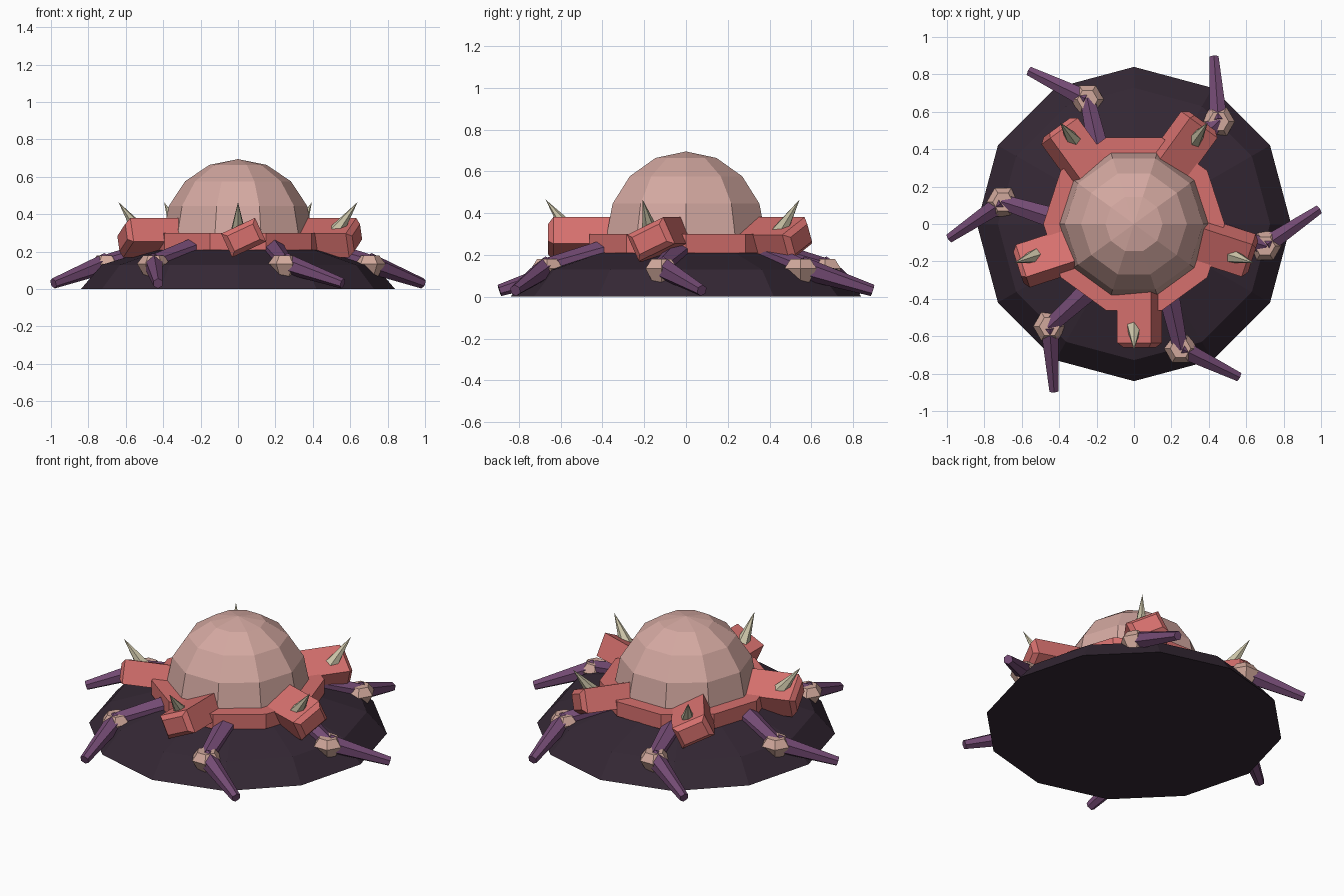
import bpy, bmesh, math
from math import radians, cos, sin
from mathutils import Vector, Matrix

if "Cube" in bpy.data.objects:
    bpy.data.objects.remove(bpy.data.objects["Cube"])


def material(name, srgb):
    m = bpy.data.materials.new(name)
    lin = [c / 12.92 if c <= 0.04045 else ((c + 0.055) / 1.055) ** 2.4 for c in srgb]
    m.diffuse_color = (*lin, 1)
    m.use_nodes = True
    m.node_tree.nodes["Principled BSDF"].inputs["Base Color"].default_value = m.diffuse_color
    return m


DARK = material("dark plum", (0.205, 0.155, 0.205))
PINK = material("dusty pink", (0.83, 0.66, 0.63))
JOINT = material("joint pink", (0.82, 0.66, 0.61))
RED = material("coral red", (0.84, 0.44, 0.43))
PURPLE = material("purple", (0.45, 0.29, 0.45))
BONE = material("bone", (0.80, 0.77, 0.66))


def finish(bm, name, mat):
    bmesh.ops.recalc_face_normals(bm, faces=bm.faces)
    me = bpy.data.meshes.new(name)
    bm.to_mesh(me)
    bm.free()
    me.materials.append(mat)
    ob = bpy.data.objects.new(name, me)
    bpy.context.collection.objects.link(ob)
    return ob


def polar(r, deg, z):
    return Vector((r * cos(radians(deg)), r * sin(radians(deg)), z))


def lathe(name, mat, profile, sides, center=(0, 0), turn=0):
    """Closed faceted solid from (radius, z) rings; radius 0 makes a tip."""
    bm = bmesh.new()
    rings = []
    for r, z in profile:
        n = sides if r > 0 else 1
        rings.append([bm.verts.new(polar(r, turn + 360 * i / sides, z)
                                   + Vector((*center, 0))) for i in range(n)])
    for a, b in zip(rings, rings[1:]):
        for i in range(sides):
            j = (i + 1) % sides
            if len(b) == 1:
                bm.faces.new((a[i], a[j], b[0]))
            else:
                bm.faces.new((a[i], a[j], b[j], b[i]))
    for ring in (rings[0], rings[-1]):
        if len(ring) > 2:
            bm.faces.new(ring)
    return finish(bm, name, mat)


def taper(name, mat, p, q, r1, r2, sides):
    """Tapered limb between two points."""
    d = q - p
    rot = d.to_track_quat('Z', 'Y').to_matrix().to_4x4()
    bm = bmesh.new()
    bmesh.ops.create_cone(bm, cap_ends=True, segments=sides, radius1=r1, radius2=r2,
                          depth=d.length, matrix=Matrix.Translation((p + q) / 2) @ rot)
    return finish(bm, name, mat)


def dome_profile(radius, height, z0, steps):
    pts = [(radius * cos(math.pi / 2 * i / steps), z0 + height * sin(math.pi / 2 * i / steps))
           for i in range(steps)]
    return pts + [(0, z0 + height)]


# Body: base mound, collar and dome
lathe("base_mound", DARK, dome_profile(0.84, 0.26, 0, 3), 12)
lathe("collar", RED, [(0.485, 0.21), (0.485, 0.30)], 10)
lathe("dome", PINK, dome_profile(0.40, 0.405, 0.29, 4), 10)

# Five rolled blocks around the collar, each pierced by a spike
for k in range(5):
    ang = -90 + 72 * k
    bm = bmesh.new()
    bmesh.ops.create_cube(bm, size=1)
    bmesh.ops.scale(bm, vec=(0.30, 0.20, 0.14), verts=bm.verts)
    end_edges = [e for e in bm.edges if all(v.co.x > 0 for v in e.verts)]
    bmesh.ops.bevel(bm, geom=end_edges, offset=0.025, segments=1, affect='EDGES')
    m = (Matrix.Rotation(radians(ang), 4, 'Z') @ Matrix.Translation((0.51, 0.03, 0.275))
         @ Matrix.Rotation(radians(25), 4, 'X'))
    bm.transform(m)
    finish(bm, f"collar_block_{k + 1}", RED)
    taper(f"spike_{k + 1}", BONE, polar(0.50, ang, 0.24), polar(0.672, ang, 0.465),
          0.06, 0.0, 6)

# Six bent legs with knee joints
for k in range(6):
    a = 60 * k
    hip, knee, foot = polar(0.33, a, 0.235), polar(0.71, a - 9.5, 0.14), polar(0.99, a + 4.4, 0.03)
    taper(f"upper_leg_{k + 1}", PURPLE, hip, knee, 0.07, 0.045, 6)
    taper(f"lower_leg_{k + 1}", PURPLE, knee, foot, 0.055, 0.028, 6)
    lathe(f"knee_{k + 1}", JOINT, [(0.05, 0.07), (0.088, 0.135), (0.055, 0.18)], 6,
          (knee.x, knee.y), a)
